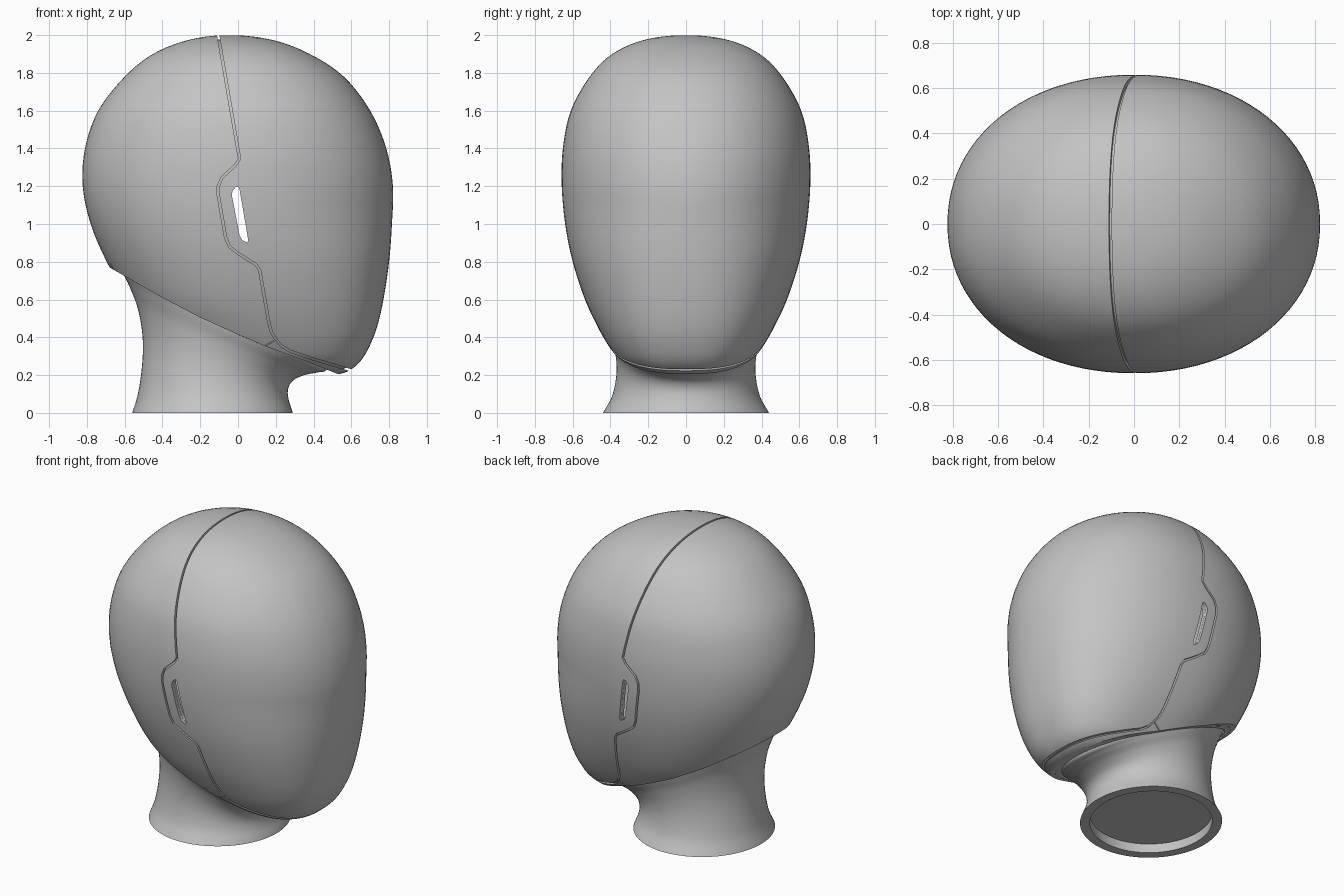
import bpy, bmesh, math
from mathutils import Vector

if "Cube" in bpy.data.objects:
    bpy.data.objects.remove(bpy.data.objects["Cube"])

grey = bpy.data.materials.new("matte grey")
grey.use_nodes = True
colour = (0.55, 0.55, 0.55, 1)
grey.diffuse_color = colour
grey.node_tree.nodes["Principled BSDF"].inputs["Base Color"].default_value = colour

SEGMENTS = 96


def make_object(name, bm):
    bmesh.ops.recalc_face_normals(bm, faces=bm.faces)
    mesh = bpy.data.meshes.new(name)
    bm.to_mesh(mesh)
    bm.free()
    obj = bpy.data.objects.new(name, mesh)
    bpy.context.collection.objects.link(obj)
    mesh.materials.append(grey)
    return obj


def smooth(obj, angle=35):
    bpy.ops.object.select_all(action='DESELECT')
    obj.select_set(True)
    bpy.context.view_layer.objects.active = obj
    bpy.ops.object.shade_smooth_by_angle(angle=math.radians(angle))


def spline_rows(rows, steps):
    """Catmull-Rom through rows; the end rows must be phantoms."""
    rows = [Vector(r) for r in rows]
    out = []
    for a, b, c, d in zip(rows, rows[1:], rows[2:], rows[3:]):
        for i in range(steps):
            t = i / steps
            out.append(0.5 * (2 * b + (c - a) * t + (2 * a - 5 * b + 4 * c - d) * t ** 2
                              + (3 * b - a - 3 * c + d) * t ** 3))
    return out + [rows[-2]]


def loft(rings):
    bm = bmesh.new()
    loops = [[bm.verts.new(p) for p in ring] for ring in rings]
    for a, b in zip(loops, loops[1:]):
        for i in range(len(a)):
            j = (i + 1) % len(a)
            bm.faces.new((a[i], a[j], b[j], b[i]))
    bm.faces.new(loops[0])
    bm.faces.new(loops[-1])
    bmesh.ops.recalc_face_normals(bm, faces=bm.faces)
    return bm


# Head form: height, back x, front x, widest x, half width
HEAD = [
    (2.0, -.05, -.05, -.05, 0), (1.975, -.26, .18, -.04, .22),
    (1.9, -.45, .38, -.03, .39), (1.78, -.6, .56, -.02, .51),
    (1.6, -.74, .70, -.01, .61), (1.4, -.81, .785, 0, .652),
    (1.2, -.822, .82, 0, .658), (1.0, -.78, .815, 0, .64),
    (.8, -.695, .80, .02, .60), (.6, -.58, .77, .05, .535),
    (.45, -.45, .735, .1, .465), (.34, -.3, .69, .15, .40),
    (.27, -.15, .645, .2, .34), (.225, 0, .59, .3, .25),
    (.205, .3, .53, .42, .12), (.2, .42, .42, .42, 0)]


def pole_phantom(pole, near):
    p = [2 * a - b for a, b in zip(pole, near)]
    p[0] = near[0]
    return p


def head_ring(row):
    z, back, front, mid, width = row
    ring = []
    low = min(1, max(0, (1.1 - z) / 0.7))
    for i in range(SEGMENTS):
        a = math.tau * i / SEGMENTS
        c, s = math.cos(a), math.sin(a)
        power = 2 / (2.1 + (0.4 * low if c > 0 else 0))
        reach = (front - mid) if c > 0 else (mid - back)
        ring.append((mid + math.copysign(abs(c) ** power, c) * reach,
                     math.copysign(abs(s) ** power, s) * width, z))
    return ring


def head_form(offset):
    table = [pole_phantom(HEAD[0], HEAD[1])] + HEAD + [pole_phantom(HEAD[-1], HEAD[-2])]
    rows = spline_rows(table, 5)[1:-1]
    bm = loft([head_ring(r) for r in rows])
    bm.normal_update()
    moves = [(v, v.normal.copy()) for v in bm.verts]
    for v, n in moves:
        v.co -= n * offset
    return bm


def hollow(name, outer, inner):
    """Closed shell between two offsets of the head form."""
    bm = head_form(outer)
    inside = head_form(inner)
    bmesh.ops.reverse_faces(inside, faces=inside.faces)
    temp = bpy.data.meshes.new("temp")
    inside.to_mesh(temp)
    inside.free()
    bm.from_mesh(temp)
    bpy.data.meshes.remove(temp)
    mesh = bpy.data.meshes.new(name)
    bm.to_mesh(mesh)
    bm.free()
    obj = bpy.data.objects.new(name, mesh)
    bpy.context.collection.objects.link(obj)
    mesh.materials.append(grey)
    return obj


def prism(name, outline):
    """Side outline in x and z, extruded across the full width."""
    bm = bmesh.new()
    ends = [[bm.verts.new((x, y, z)) for x, z in outline] for y in (-1, 1)]
    for i in range(len(outline)):
        j = (i + 1) % len(outline)
        bm.faces.new((ends[0][i], ends[0][j], ends[1][j], ends[1][i]))
    for end in ends:
        bm.faces.new(end)
    obj = make_object(name, bm)
    obj.hide_render = True
    return obj


def carve(obj, keep, slot):
    cutters = [(prism("keep_cutter", keep), 'INTERSECT'), (prism("slot_cutter", slot), 'DIFFERENCE')]
    for cutter, operation in cutters:
        mod = obj.modifiers.new("cut", 'BOOLEAN')
        mod.object, mod.operation, mod.solver = cutter, operation, 'EXACT'
    graph = bpy.context.evaluated_depsgraph_get()
    mesh = bpy.data.meshes.new_from_object(obj.evaluated_get(graph))
    obj.modifiers.clear()
    obj.data = mesh
    for cutter, _ in cutters:
        bpy.data.objects.remove(cutter)
    smooth(obj)


def offset_path(path, distance):
    pts = [Vector(p) for p in path]
    out = []
    for i, p in enumerate(pts):
        d = (pts[min(i + 1, len(pts) - 1)] - pts[max(i - 1, 0)]).normalized()
        out.append((p.x - d.y * distance, p.y + d.x * distance))
    return out


# Side outlines of the seam, the lower opening and the side slot
SEAM = [(-.122, 2.1), (-.105, 2), (.002, 1.38), (.008, 1.345), (-.015, 1.31), (-.085, 1.245),
        (-.104, 1.2), (-.104, 1.15), (-.066, .93), (-.045, .88), (0, .845), (.095, .785),
        (.115, .755), (.163, .48), (.176, .43), (.2, .39), (.228, .355), (.275, .327),
        (.4, .285), (.59, .228), (.75, .18)]
CORNER = 16
OPENING = [(-1, .95), (-.68, .77), (-.4, .61), (-.2, .505), (0, .415), (.14, .355),
           (.33, .285), (.48, .225), (.75, .12)]
SLOT = [(-.012, 1.195), (0, 1.2), (.008, 1.185), (.054, .915), (.05, .9),
        (.022, .915), (.008, .94), (-.033, 1.155), (-.029, 1.175)]
GAP = 0.006

ahead = offset_path(SEAM, GAP)
behind = offset_path(SEAM, -GAP)
face_area = ahead + [(1, .1), (1, 2.1)]
rear_area = behind[:CORNER] + OPENING[5::-1] + [(-1, 2.1)]
trim_area = [(x + .005, z - .002) for x, z in (behind[CORNER - 1], OPENING[5])][::-1]
trim_area = trim_area + behind[CORNER:] + OPENING[:5:-1]
liner_area = OPENING + [(1, .1), (1, 2.1), (-1, 2.1)]

# Outer shells, chin trim and the liner behind the seam
for part, area in (("face_shell", face_area), ("rear_shell", rear_area), ("chin_trim", trim_area)):
    carve(hollow(part, 0, .02), area, SLOT)
carve(hollow("inner_liner", .021, .045), liner_area, SLOT)

# Neck: back x and z, front x and z, half width
NECK = [(-.585, -.08, .3, -.06, .48), (-.56, 0, .29, 0, .44), (-.53, .1, .268, .07, .393),
        (-.508, .25, .265, .125, .37), (-.505, .4, .29, .17, .37), (-.53, .55, .35, .2, .388),
        (-.575, .67, .42, .214, .415), (-.62, .77, .47, .23, .43), (-.62, .88, .49, .33, .43),
        (-.6, .95, .48, .4, .42)]


def neck_ring(row, scale=1, lift=0):
    back_x, back_z, front_x, front_z, width = row
    ring = []
    for i in range(SEGMENTS):
        a = math.tau * i / SEGMENTS
        t = 0.5 + 0.5 * scale * math.cos(a)
        ring.append((back_x + (front_x - back_x) * t, width * scale * math.sin(a),
                     back_z + (front_z - back_z) * t + lift))
    return ring


base = NECK[1]
recess = [neck_ring(base, .86, .06), neck_ring(base, .86)]
neck = make_object("neck", loft(recess + [neck_ring(r) for r in spline_rows(NECK, 6)]))
smooth(neck)
